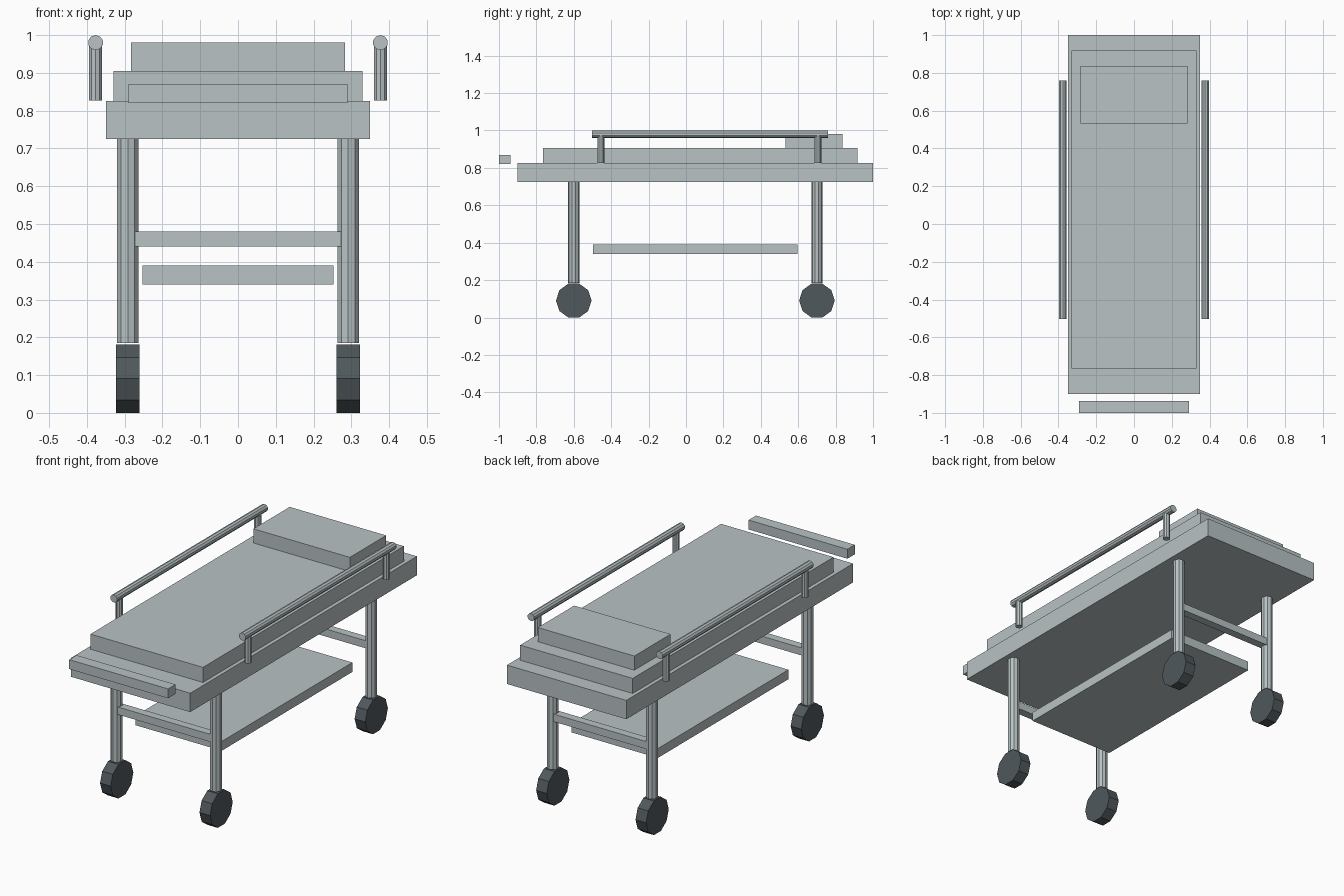
import bpy, math

if "Cube" in bpy.data.objects:
    bpy.data.objects.remove(bpy.data.objects["Cube"])


def material(name, rgb):
    m = bpy.data.materials.new(name)
    m.diffuse_color = (*rgb, 1)
    m.use_nodes = True
    m.node_tree.nodes["Principled BSDF"].inputs["Base Color"].default_value = m.diffuse_color
    return m


GREY = material("pale grey", (0.48, 0.54, 0.55))
DARK = material("dark rubber", (0.08, 0.098, 0.107))


def finish(name, mat):
    ob = bpy.context.object
    ob.name = name
    ob.data.materials.append(mat)
    return ob


def box(name, half_x, y, z):
    """Box centred on x = 0, spanning the given y and z ranges."""
    bpy.ops.mesh.primitive_cube_add(
        size=1, location=(0, (y[0] + y[1]) / 2, (z[0] + z[1]) / 2))
    ob = finish(name, GREY)
    ob.scale = (half_x * 2, y[1] - y[0], z[1] - z[0])
    bpy.ops.object.transform_apply(location=False, rotation=False, scale=True)


def rod(name, radius, length, loc, rot=(0, 0, 0), mat=GREY):
    """Ten-sided flat-faced cylinder."""
    bpy.ops.mesh.primitive_cylinder_add(
        vertices=10, radius=radius, depth=length, location=loc, rotation=rot)
    finish(name, mat)


# Bed, pillow, push bar and lower shelf
box("deck", 0.35, (-0.9, 1.0), (0.725, 0.825))
box("mattress", 0.33, (-0.765, 0.918), (0.825, 0.905))
box("pillow", 0.283, (0.533, 0.837), (0.905, 0.98))
box("push_bar", 0.29, (-1.0, -0.938), (0.82, 0.87))
box("lower_shelf", 0.253, (-0.497, 0.597), (0.34, 0.39))

# Legs, wheels and cross bars
for end, y in (("front", -0.6), ("back", 0.7)):
    box(end + "_cross_bar", 0.274, (y - 0.022, y + 0.022), (0.44, 0.48))
    for side, s in (("left", -1), ("right", 1)):
        x = s * 0.2915
        rod(f"{end}_{side}_leg", 0.03, 0.54, (x, y, 0.455))
        rod(f"{end}_{side}_wheel", 0.095, 0.062, (x, y, 0.0905),
            (0, math.pi / 2, 0), DARK)

# Side rails on short posts
for side, s in (("left", -1), ("right", 1)):
    x = s * 0.377
    rod(f"{side}_rail", 0.02, 1.263, (x, 0.129, 0.98), (math.pi / 2, 0, 0))
    for end, y in (("front", -0.455), ("back", 0.705)):
        rod(f"{end}_{side}_rail_post", 0.0185, 0.147, (x, y, 0.9005))
